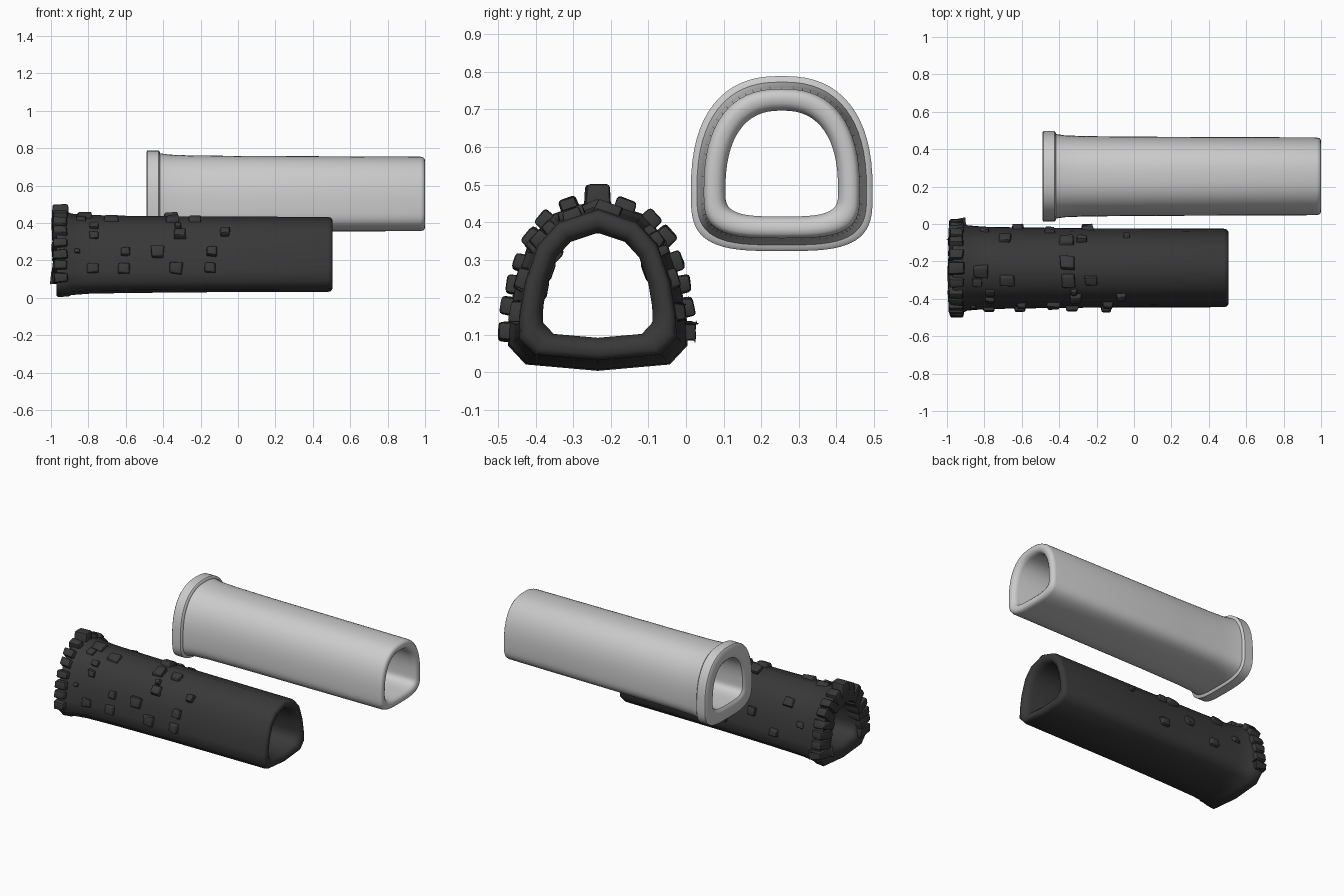
import bpy, bmesh, math, random
from mathutils import Vector, Matrix

if "Cube" in bpy.data.objects:
    bpy.data.objects.remove(bpy.data.objects["Cube"])

random.seed(4)
dark = bpy.data.materials.new("dark_stone")
dark.diffuse_color = (0.04, 0.04, 0.04, 1)
dark.use_nodes = True
dark.node_tree.nodes["Principled BSDF"].inputs["Base Color"].default_value = dark.diffuse_color


def finish(bm, name, angle, mat=None):
    bmesh.ops.recalc_face_normals(bm, faces=bm.faces[:])
    me = bpy.data.meshes.new(name)
    bm.to_mesh(me)
    bm.free()
    ob = bpy.data.objects.new(name, me)
    bpy.context.collection.objects.link(ob)
    if mat:
        me.materials.append(mat)
    bpy.ops.object.select_all(action='DESELECT')
    ob.select_set(True)
    bpy.context.view_layer.objects.active = ob
    bpy.ops.object.shade_smooth_by_angle(angle=math.radians(angle))
    return ob


def tube(name, rings, section, angle, mat=None):
    """Closed loft: rings are (x, size), running along the outside then back inside."""
    bm = bmesh.new()
    loops = [[bm.verts.new((x, y, z)) for y, z in section(s)] for x, s in rings]
    for a, b in zip(loops, loops[1:] + loops[:1]):
        n = len(a)
        for i in range(n):
            j = (i + 1) % n
            bm.faces.new((a[i], a[j], b[j], b[i]))
    return finish(bm, name, angle, mat)


# Smooth tunnel: rounded arch section, size is an offset from the body surface
def smooth_section(o, n=64):
    pts = []
    for i in range(n):
        a = 2 * math.pi * i / n
        c, s = math.cos(a), math.sin(a)
        p, h = (2.45, 0.277) if s >= 0 else (3.4, 0.125)
        pts.append((0.255 + (0.21 + o) * math.copysign(abs(c) ** (2 / p), c),
                    0.48 + (h + o) * math.copysign(abs(s) ** (2 / p), s)))
    return pts


tube("smooth_tunnel", [
    (-0.49, 0.024), (-0.484, 0.032), (-0.425, 0.032), (-0.419, 0.026), (-0.417, 0.016),
    (-0.37, 0.009), (-0.27, 0.005), (0, 0.002), (0.975, -0.002), (0.99, -0.006),
    (0.998, -0.014), (1.0, -0.026), (0.998, -0.04), (0.99, -0.052), (0.97, -0.06),
    (-0.46, -0.06), (-0.478, -0.056), (-0.488, -0.042), (-0.49, -0.03)],
    smooth_section, 40)

# Faceted tunnel: half outline (distance from centre line, height) mirrored
HALF = [(0, 0.435), (0.105, 0.40), (0.16, 0.34), (0.195, 0.24),
        (0.21, 0.15), (0.212, 0.09), (0.17, 0.045), (0, 0.03)]
CY, CZ = -0.235, 0.23


def faceted_section(s):
    full = HALF + [(-y, z) for y, z in HALF[-2:0:-1]]
    return [(CY + y * s, CZ + (z - CZ) * s) for y, z in full]


tube("stone_tunnel", [
    (-0.97, 1.10), (-0.96, 1.13), (-0.905, 1.11), (-0.89, 1.075), (-0.8, 1.04),
    (-0.6, 1.02), (-0.2, 1.0), (0.48, 0.99), (0.497, 0.97), (0.505, 0.91),
    (0.503, 0.80), (0.49, 0.73), (0.46, 0.69), (-0.93, 0.69), (-0.96, 0.74), (-0.97, 0.85)],
    faceted_section, 50, dark)


def on_outline(d):
    """Point and outward normal at arc distance d from the crown; sign picks the side."""
    side, left = (1 if d >= 0 else -1), abs(d)
    for a, b in zip(HALF, HALF[1:]):
        a, b = Vector(a), Vector(b)
        t = b - a
        if left <= t.length:
            break
        left -= t.length
    t.normalize()
    p = a + t * left
    return Vector((0, CY + side * p.x, p.y)), Vector((0, -side * t.y, t.x))


def add_stone(bm, x, d, size, shift, jitter):
    """Rough block: size is along x, along the outline, and outwards."""
    p, n = on_outline(d)
    if d == 0:
        n = Vector((0, 0, 1))
    ax = Vector((1, 0, 0))
    m = Matrix((ax, n.cross(ax), n)).transposed().to_4x4()
    m.translation = p + n * shift + ax * x
    verts = bmesh.ops.create_cube(bm, size=1)['verts']
    for v in verts:
        k = 0.82 if v.co.z > 0 else 1
        v.co = Vector((v.co.x * size[0] * k + random.uniform(-jitter, jitter),
                       v.co.y * size[1] * k + random.uniform(-jitter, jitter),
                       v.co.z * size[2] + random.uniform(-jitter, jitter) * 0.5))
        v.co = m @ v.co


def soften(bm, w):
    bmesh.ops.bevel(bm, geom=bm.edges[:], offset=w, segments=2, profile=0.5, affect='EDGES')


# Arch stones around the mouth, larger keystone on top
bm = bmesh.new()
add_stone(bm, -0.95, 0, (0.095, 0.075, 0.13), 0.0, 0.004)
for side in (-1, 1):
    for i in range(7):
        add_stone(bm, -0.95, side * (0.068 + i * 0.0605), (0.088, 0.058, 0.11),
                  -0.006 + random.uniform(-0.006, 0.006), 0.005)
soften(bm, 0.009)
finish(bm, "arch_stones", 40, dark)

# Loose stones set in the walls: x, outline distance, size
STONES = [(-0.82, -0.02, .08), (-0.68, -0.07, .08), (-0.84, -0.08, .06), (-0.77, -0.14, .05),
          (-0.77, -0.20, .05), (-0.86, -0.29, .03), (-0.78, -0.38, .065), (-0.60, -0.29, .055),
          (-0.61, -0.38, .07), (-0.43, -0.29, .075), (-0.36, 0.03, .08), (-0.35, -0.07, .08),
          (-0.23, -0.07, .07), (-0.31, -0.19, .065), (-0.32, -0.14, .04), (-0.33, -0.38, .07),
          (-0.14, -0.29, .06), (-0.15, -0.38, .065), (-0.07, -0.18, .05),
          (-0.69, 0.18, .07), (-0.36, 0.17, .08), (-0.28, 0.18, .055), (-0.04, 0.21, .035),
          (-0.80, 0.29, .05), (-0.62, 0.38, .06), (-0.45, 0.29, .06), (-0.25, 0.38, .06)]
bm = bmesh.new()
for x, d, s in STONES:
    add_stone(bm, x, d, (s, s * 0.9, 0.04), 0.004, s * 0.1)
soften(bm, 0.006)
finish(bm, "wall_stones", 40, dark)
